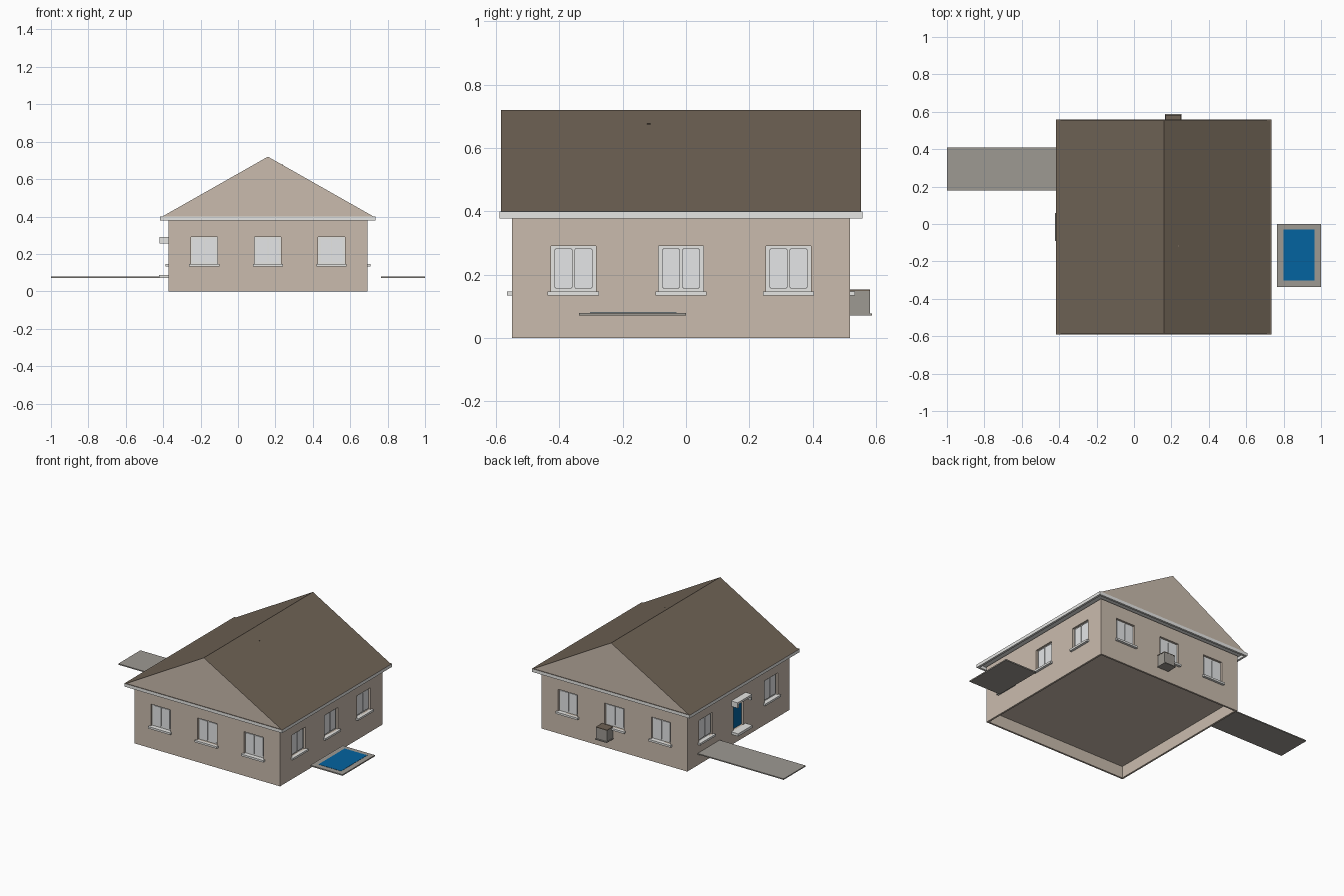
import bpy, bmesh, math
from mathutils import Matrix, Vector

if "Cube" in bpy.data.objects:
    bpy.data.objects.remove(bpy.data.objects["Cube"])


def material(name, r, g, b):
    m = bpy.data.materials.new(name)
    m.use_nodes = True
    m.diffuse_color = (r, g, b, 1)
    m.node_tree.nodes["Principled BSDF"].inputs["Base Color"].default_value = (r, g, b, 1)
    return m


WALL = material("beige plaster", 0.59, 0.5, 0.42)
ROOF = material("brown roof", 0.16, 0.125, 0.092)
TRIM = material("light grey trim", 0.79, 0.79, 0.77)
GLASS = material("pale pane", 0.79, 0.8, 0.81)
STONE = material("grey concrete", 0.34, 0.32, 0.29)
BLUE = material("pool blue", 0.001, 0.125, 0.35)


def add_object(name, bm, mats, matrix=Matrix()):
    bmesh.ops.recalc_face_normals(bm, faces=bm.faces[:])
    mesh = bpy.data.meshes.new(name)
    bm.to_mesh(mesh)
    bm.free()
    for m in mats:
        mesh.materials.append(m)
    ob = bpy.data.objects.new(name, mesh)
    ob.matrix_world = matrix
    bpy.context.collection.objects.link(ob)
    return ob


def add_box(bm, x, y, z):
    """Add a box from three (low, high) ranges."""
    centre = Vector([sum(r) / 2 for r in (x, y, z)])
    size = [r[1] - r[0] for r in (x, y, z)]
    bmesh.ops.create_cube(bm, size=1, matrix=Matrix.Translation(centre) @ Matrix.Diagonal((*size, 1)))


def box(name, mat, x, y, z, matrix=Matrix()):
    bm = bmesh.new()
    add_box(bm, x, y, z)
    return add_object(name, bm, [mat], matrix)


def cut(target, cutter):
    mod = target.modifiers.new("opening", "BOOLEAN")
    mod.object = cutter
    mod.solver = "EXACT"
    bpy.context.view_layer.objects.active = target
    bpy.ops.object.modifier_apply(modifier=mod.name)
    bpy.data.objects.remove(cutter)


# House footprint
X0, X1, Y0, Y1 = -0.372, 0.692, -0.55, 0.518
CX, CY = (X0 + X1) / 2, (Y0 + Y1) / 2
EAVE = 0.38
RECESS = 0.02

# Walls, hollow underneath
walls = box("walls", WALL, (X0, X1), (Y0, Y1), (0, EAVE))
T = 0.012
cut(walls, box("underside_cutter", WALL, (X0 + T, X1 - T), (Y0 + T, Y1 - T), (-0.1, 0.078)))


def on_wall(side, offset):
    """Local frame: x along the wall, -y outward, side counted anticlockwise from the front."""
    reach = (Y1 - Y0) / 2 if side % 2 == 0 else (X1 - X0) / 2
    return (Matrix.Translation((CX, CY, 0)) @ Matrix.Rotation(side * math.pi / 2, 4, "Z")
            @ Matrix.Translation((offset, -reach, 0)))


def opening(matrix, half, z):
    cut(walls, box("opening_cutter", WALL, (-half, half), (-0.1, RECESS), z, matrix))


def window(label, matrix):
    z = (0.147, 0.291)
    opening(matrix, 0.071, z)
    box(label + "_frame", TRIM, (-0.071, 0.071), (RECESS - 0.006, RECESS), z, matrix)
    # Two sashes with rounded corners
    bm = bmesh.new()
    for s in (-1, 1):
        add_box(bm, (s * 0.0315 - 0.0285, s * 0.0315 + 0.0285),
                (RECESS - 0.011, RECESS - 0.005), (0.156, 0.283))
    corners = [e for e in bm.edges if abs((e.verts[0].co - e.verts[1].co).normalized().y) > 0.9]
    bmesh.ops.bevel(bm, geom=corners, offset=0.003, segments=2, affect="EDGES")
    add_object(label + "_sashes", bm, [GLASS], matrix)
    box(label + "_sill", TRIM, (-0.081, 0.081), (-0.016, RECESS), (0.134, 0.147), matrix)


# Windows on all sides, with a door in the middle of one
for side, label in enumerate(("front", "left", "back", "right")):
    for i in (-1, 0, 1):
        if label == "right" and i == 0:
            continue
        window(f"{label}_window_{i + 2}", on_wall(side, i * 0.34))

# Door, canopy on side brackets, and step
door_at = on_wall(3, 0)
opening(door_at, 0.05, (0.087, 0.27))
box("door", BLUE, (-0.05, 0.05), (RECESS - 0.006, RECESS), (0.087, 0.27), door_at)
box("door_canopy", TRIM, (-0.075, 0.075), (-0.047, 0), (0.277, 0.291), door_at)
for label, x in (("left", -0.075), ("right", 0.063)):
    box(f"canopy_bracket_{label}", TRIM, (x, x + 0.012), (-0.047, 0), (0.255, 0.277), door_at)
box("door_step", TRIM, (-0.075, 0.075), (-0.05, 0), (0.07, 0.087), door_at)

# Roof with plastered gable ends and a light soffit
bm = bmesh.new()
profile = [(-0.41, 0.397), (0.73, 0.397), (0.16, 0.72)]
gable = bm.faces.new([bm.verts.new((x, -0.585, z)) for x, z in profile])
ext = bmesh.ops.extrude_face_region(bm, geom=[gable])
bmesh.ops.translate(bm, verts=[v for v in ext["geom"] if isinstance(v, bmesh.types.BMVert)],
                    vec=(0, 1.138, 0))
bmesh.ops.recalc_face_normals(bm, faces=bm.faces[:])
for f in bm.faces:
    if abs(f.normal.y) > 0.5:
        f.material_index = 1
    elif f.normal.z < -0.5:
        f.material_index = 2
add_object("roof", bm, [ROOF, WALL, TRIM])

# Eave band around the house, capped in the roof colour
band = box("eave_band", TRIM, (-0.417, 0.735), (-0.59, 0.558), (0.378, 0.399))
W = 0.014
cut(band, box("band_cutter", TRIM, (-0.417 + W, 0.735 - W), (-0.59 + W, 0.558 - W), (0.3, 0.5)))
band.data.materials.append(ROOF)
for p in band.data.polygons:
    if p.normal.z > 0.5:
        p.material_index = len(band.data.materials) - 1

# Roof vent
box("roof_vent", ROOF, (0.23, 0.24), (-0.124, -0.112), (0.66, 0.677))

# Small unit on the back wall: base, body and lid
box("back_unit_base", STONE, (0.167, 0.253), (Y1, 0.588), (0.071, 0.077))
box("back_unit_body", STONE, (0.171, 0.249), (Y1, 0.581), (0.077, 0.149))
box("back_unit_lid", ROOF, (0.169, 0.251), (Y1, 0.582), (0.149, 0.153))

# Driveway and pool
box("driveway", STONE, (-1, X0), (0.18, 0.41), (0.072, 0.079))
box("pool_surround", STONE, (0.765, 1), (-0.338, 0), (0.071, 0.079))
box("pool_water", BLUE, (0.8, 0.965), (-0.303, -0.03), (0.077, 0.0805))
